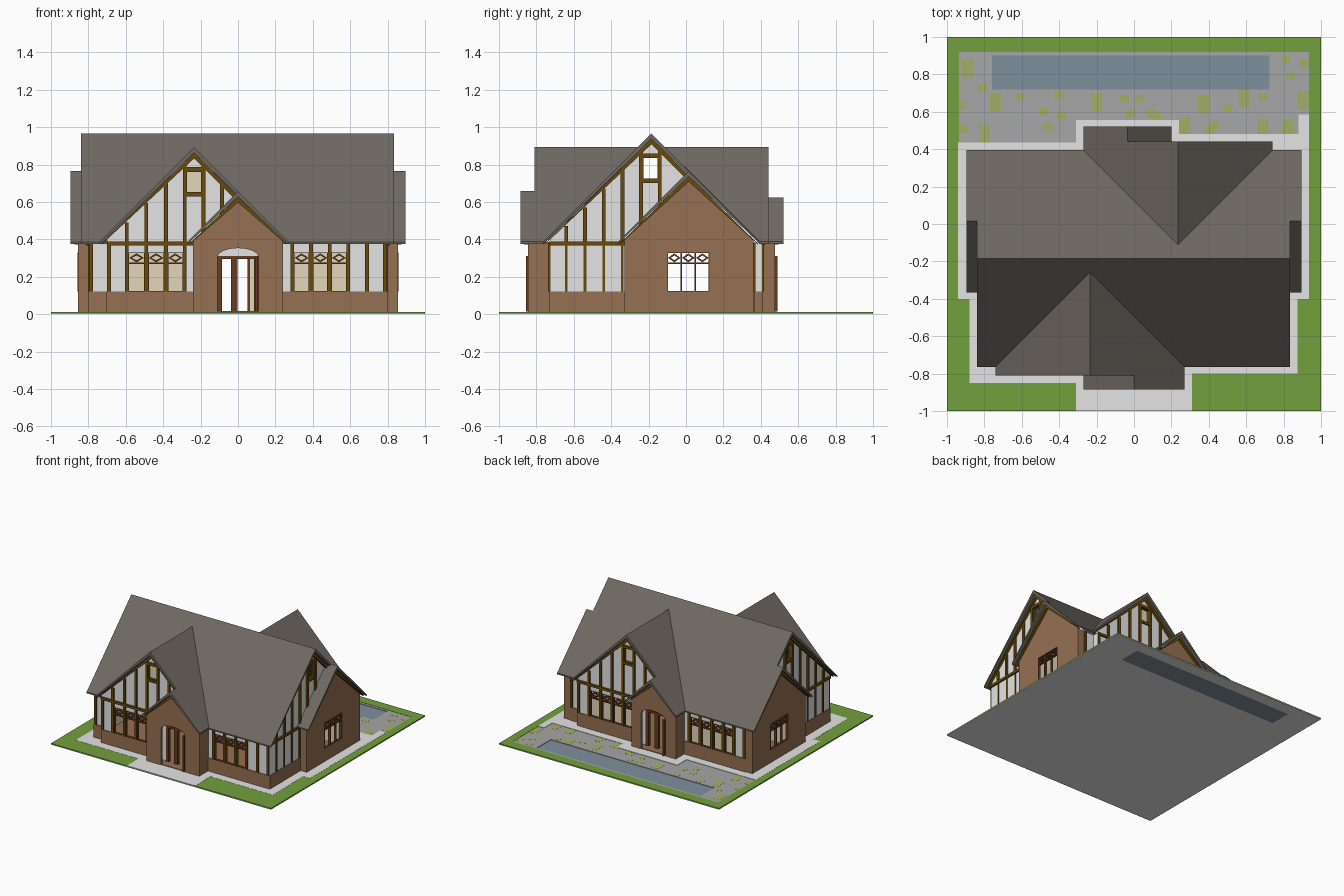
import bpy, bmesh, math
from mathutils import Vector
from mathutils.geometry import tessellate_polygon

if "Cube" in bpy.data.objects:
    bpy.data.objects.remove(bpy.data.objects["Cube"])


def material(name, r, g, b):
    m = bpy.data.materials.new(name)
    m.diffuse_color = (r, g, b, 1)
    m.use_nodes = True
    m.node_tree.nodes["Principled BSDF"].inputs["Base Color"].default_value = m.diffuse_color
    return m


GRASS = material("grass_green", .168, .35, .045)
PALE = material("pale_grey", .78, .78, .78)
PATIO = material("patio_grey", .385, .385, .39)
MOSS = material("moss_green", .37, .43, .13)
POOL = material("pool_blue", .212, .28, .33)
ROOF = material("roof_grey", .158, .141, .122)
BRICK = material("brick_brown", .305, .16, .085)
TIMBER = material("timber_brown", .14, .068, .004)
FRAME = material("frame_brown", .135, .045, .016)
BEIGE = material("interior_beige", .77, .67, .5)


# Prisms from flat shapes (outline + holes), mapped to the world by f(u, v, w)
def make(name, mat, shapes, f, w0, w1, inner=None):
    bm = bmesh.new()
    for loops in shapes:
        flat = [p for lp in loops for p in lp]
        lo = [bm.verts.new(f(u, v, w0)) for u, v in flat]
        hi = [bm.verts.new(f(u, v, w1)) for u, v in flat]
        for tri in tessellate_polygon([[Vector((u, v, 0)) for u, v in lp] for lp in loops]):
            for ring in (lo, hi):
                bm.faces.new([ring[i] for i in tri])
        k = 0
        for lp in loops:
            n = len(lp)
            for i in range(n):
                a, b = k + i, k + (i + 1) % n
                bm.faces.new((lo[a], lo[b], hi[b], hi[a]))
            k += n
    bmesh.ops.recalc_face_normals(bm, faces=bm.faces)
    bm.normal_update()
    me = bpy.data.meshes.new(name)
    me.materials.append(mat)
    if inner:   # faces that look into the house
        me.materials.append(inner)
        out = (Vector(f(0, 0, 1)) - Vector(f(0, 0, 0))).normalized()
        for face in bm.faces:
            face.material_index = int(face.normal.dot(out) < -.9)
    bm.to_mesh(me)
    bm.free()
    ob = bpy.data.objects.new(name, me)
    bpy.context.collection.objects.link(ob)
    return ob


def rect(u0, v0, u1, v1):
    return [(u0, v0), (u1, v0), (u1, v1), (u0, v1)]


def facade(side, pos):
    return {"front": lambda u, v, w: (u, pos - w, v),
            "back": lambda u, v, w: (u, pos + w, v),
            "right": lambda u, v, w: (pos + w, u, v),
            "left": lambda u, v, w: (pos - w, u, v)}[side]


def flat(u, v, w):
    return (u, v, w)


def bars(name, mat, rects, f, w0=-.005, w1=.012):
    return make(name, mat, [[rect(*r)] for r in rects], f, w0, w1)


def wall(name, mat, outline, f, holes=()):
    return make(name, mat, [[outline] + list(holes)], f, -.02, 0, BEIGE)


# Window bays: builds the frames and returns the holes to cut in the wall
def windows(name, edges, f, z0=.12, z1=.33, lattice=True, mat=FRAME, pad=.009):
    shapes, holes, t = [], [], .004
    for a, b in zip(edges, edges[1:]):
        a, b = a + pad, b - pad
        holes.append(rect(a, z0, b, z1))
        shapes.append([rect(a, z0, b, z1), rect(a + t, z0 + t, b - t, z1 - t)])
        if lattice:
            shapes.append([rect(a, .268, b, .276)])
            c, m, h = (a + b) / 2, .301, (b - a) / 2 - t
            shapes.append([[(c - h, m), (c, m - .024), (c + h, m), (c, m + .024)],
                           [(c - h + .014, m), (c, m - .013), (c + h - .014, m), (c, m + .013)]])
    make(name + "_window_frames", mat, shapes, f, -.015, .004)
    return holes if pad else [rect(edges[0], z0, edges[-1], z1)]


# Timber chevron under the roof edge, ending at the eave height
def rake(name, f, c, zr, u0, u1, w1=.02):
    z = zr - .028
    top = [(u0, z - (c - u0)), (c, z), (u1, z - (u1 - c))]
    pts = top + [(u, v - .03) for u, v in reversed(top)]
    make(name, TIMBER, [[[(u, max(v, .372 + .004 * (i < 3))) for i, (u, v) in enumerate(pts)]]], f, -.005, w1)


# Verticals that stop under a 45 degree roof
def studs(name, us, c, zr, f, z0=.12, half=.01):
    bars(name, TIMBER, [(u - half, z0, u + half, zr - .04 - abs(u - c)) for u in us], f)


# ---- Ground ----
pool = rect(-.76, .72, .725, .90)
patio = rect(-.935, .42, .935, .92)
make("base_slab", PALE, [[rect(-1, -1, 1, 1), pool]], flat, 0, .005)
make("patio", PATIO, [[patio, pool]], flat, .005, .009)
make("pool", POOL, [[pool]], flat, 0, .005)
make("lawn", GRASS, [[rect(-1, -1, 1, 1), patio]], flat, .005, .011)
path = [(-.94, -.40), (-.88, -.40), (-.88, -.85), (-.31, -.85), (-.31, -1), (.31, -1), (.31, -.80),
        (.875, -.80), (.875, -.40), (.935, -.40), (.935, .585), (.88, .585), (.88, .48), (.24, .48),
        (.24, .555), (-.31, .555), (-.31, .435), (-.94, .435)]
make("path", PALE, [[path]], flat, .005, .012)
tall = [(-.89, .83), (-.80, .48), (-.74, .65), (-.20, .65), (.37, .64), (.59, .67), (.69, .51),
        (.905, .66), (.82, .51), (.27, .52)]
small = [(-.81, .73), (-.92, .63), (-.91, .51), (-.61, .68), (-.48, .60), (-.40, .69), (-.39, .58),
         (-.05, .67), (.03, .67), (.09, .59), (.12, .58), (.43, .53), (.50, .62), (.69, .68),
         (.84, .79), (.91, .86), (.81, .88), (-.02, .59), (-.46, .52), (.41, .50)]
bars("moss_patches", MOSS, [(x - .03, y - .05, x + .03, y + .05) for x, y in tall] +
     [(x - .024, y - .02, x + .024, y + .02) for x, y in small], flat, .006, .0097)
bars("house_floor", BRICK, [(-.79, -.72, .79, .355), (-.23, -.84, .23, -.72), (-.23, .355, .16, .47),
                            (-.84, -.32, -.79, .35), (.79, -.32, .84, .35)], flat, .006, .017)
bars("inner_partitions", BEIGE, [(-.78, .015, -.2, .5), (.2, .015, .78, .5)], facade("front", -.2), -.01, 0)
bars("rear_partitions", BEIGE, [(-.78, .015, -.2, .5), (.2, .015, .78, .5)], facade("front", .2), -.01, 0)


# ---- Roofs: each slope is (eave, outer end, inner end at ridge, inner end at eave) ----
def roof(name, ridge, zr, slopes, along_x=False):
    def f(u, v, w):
        z = max(zr - abs(u - ridge) + w, .375)   # eaves thin out to one level
        return (v, u, z) if along_x else (u, v, z)
    make(name, ROOF, [[[(e, a), (ridge, a), (ridge, b), (e, c)]] for e, a, b, c in slopes], f, -.03, 0)


roof("main_roof", -.185, .966, [(-.765, -.84, .835, .835), (.395, -.84, .835, .835)], True)
roof("front_gable_roof", -.235, .893, [(-.74, -.81, -.258, -.76), (.27, -.81, -.258, -.76)])
roof("front_porch_roof", 0, .658, [(-.27, -.885, -.765, -.765), (.27, -.885, -.81, -.81)])
roof("back_gable_roof", .235, .893, [(-.27, .44, -.112, .395), (.74, .44, -.112, .395)])
roof("back_porch_roof", -.035, .623, [(-.27, .52, .44, .44), (.20, .52, .395, .395)])
for s, n in ((1, "right"), (-1, "left")):
    roof(n + "_wing_roof", .015, .766, [(-.365, s * .895, s * .79, s * .79), (.395, s * .895, s * .835, s * .835)], True)

# ---- Front and back: main walls, timbered gable and brick porch ----
sides = {
    "front": dict(main=-.725, gable=-.77, porch=-.845, c=-.235, g=(-.70, .225), pc=0, pz=.655, p=(-.24, .24),
                  gs=(-.24, -.7), long=(.235, .795), short=(-.795, -.70),
                  win=(-.595, -.49, -.385, -.285), win2=(.29, .39, .49, .59),
                  low=(-.69, -.595, -.49, -.385, -.285), low2=(.29, .39, .49, .59, .69, .785), corner=-.785),
    "back": dict(main=.36, gable=.405, porch=.475, c=.235, g=(-.225, .70), pc=-.035, pz=.62, p=(-.24, .165),
                 gs=(.165, .7), long=(-.795, -.235), short=(.70, .795),
                 win=(.19, .285, .385, .49, .595), win2=(-.69, -.595, -.49, -.385, -.285),
                 low=(.19, .285, .385, .49, .595, .69), low2=(-.785, -.69, -.595, -.49, -.385, -.285), corner=.785)}
for n, d in sides.items():
    main, gable, porch = (facade(n, d[k]) for k in ("main", "gable", "porch"))
    c, pc, (g0, g1), (p0, p1) = d["c"], d["pc"], d["g"], d["p"]
    a, b = pc - .10, pc + .10
    zt = .89 - .025
    # gable wall with doorway, windows and attic window
    holes = windows(n + "_gable", d["win"], gable)
    holes += windows(n + "_attic", (c - .05, c + .05), gable, .65, .765, False, TIMBER)
    wall(n + "_gable_wall", PALE, [(g0, .01), (a, .01), (a, .31), (b, .31), (b, .01), (g1, .01),
         (g1, zt - (g1 - c)), (c, zt), (g0, zt - (c - g0))], gable, holes)
    bars(n + "_attic_pane", BEIGE, [(c - .05, .64, c + .05, .79)], gable, -.03, -.022)
    # main walls either side
    wall(n + "_long_wall", PALE, rect(d["long"][0], .01, d["long"][1], .385), main, windows(n + "_long", d["win2"], main))
    wall(n + "_short_wall", PALE, rect(d["short"][0], .01, d["short"][1], .385), main)
    # brick base, studs and beams
    x0, x1 = sorted(d["gs"])
    bars(n + "_gable_brick_base", BRICK, [(x0, .01, x1, .12)], gable, -.005, .006)
    bars(n + "_brick_base", BRICK, [(u0, .01, u1, .12) for u0, u1 in (d["long"], d["short"])], main, -.005, .006)
    bars(n + "_lower_studs", TIMBER, [(u - .01, .12, u + .01, .38) for u in d["low"]], gable)
    bars(n + "_long_studs", TIMBER, [(u - .01, .12, u + .01, .38) for u in (*d["low2"], d["corner"])], main)
    bars(n + "_gable_beam", TIMBER, [(x0, .368, x1, .388)], gable, 0, .014)
    s = 1 if c > 0 else -1
    studs(n + "_gable_studs", [c + s * k for k in (-.15, -.05, .05, .15, .255, .36)], c, .89, gable, .38)
    bars(n + "_attic_rails", TIMBER, [(c - .05, .63, c + .05, .65), (c - .05, .765, c + .05, .787)], gable)
    rake(n + "_gable_rake", gable, c, .89, *((g0 - .03, pc) if s < 0 else (pc, g1 + .03)))
    # brick porch with a shallow arch
    arch = [(pc + .11 * math.cos(t), .305 + .048 * math.sin(t))
            for t in (math.pi * (1 - i / 8) for i in range(9))]
    pt = d["pz"] - .025
    wall(n + "_porch_wall", BRICK, [(p0, .01), (pc - .11, .01), *arch, (pc + .11, .01), (p1, .01),
         (p1, pt - (p1 - pc)), (pc, pt), (p0, pt - (pc - p0))], porch)
    rake(n + "_porch_rake", porch, pc, d["pz"], p0 - .02, p1 + .02)
    for side, x in (("left", p0), ("right", p1)):
        y0, y1 = sorted((d["porch"], d["main"]))
        wall(n + "_porch_" + side + "_wall", BRICK, rect(y0, .01, y1, .385), facade(side, x))
    # outer return of the gable
    side, x = ("left", g0) if s < 0 else ("right", g1)
    y0, y1 = sorted((d["gable"], d["main"]))
    wall(n + "_gable_return", PALE, rect(y0, .01, y1, .385), facade(side, x))
    bars(n + "_gable_return_base", BRICK, [(y0, .01, y1, .12)], facade(side, x), 0, .005)
    # door frame and open leaf
    bars(n + "_door_frame", FRAME, [(a - .012, .015, a + .014, .31), (b - .014, .015, b + .012, .31),
         (a, .295, b, .312), (-.037, .015, -.003, .31)], gable, -.015, .008)
    leaf = pc + (.10 if n == "front" else -.10)
    bars(n + "_open_door_leaf", FRAME, [(leaf - .006, .015, leaf + .006, .31)], gable, 0, .085)

# ---- Left and right: timbered main gable and brick wing ----
for s, n in ((1, "right"), (-1, "left")):
    main, wing = facade(n, s * .795), facade(n, s * .855)
    c, zt = -.185, .94
    holes = windows(n + "_attic", (-.24, -.14), main, .72, .84, False, TIMBER)
    wall(n + "_gable_wall", PALE, [(-.725, .01), (-.31, .01), (-.31, .37), (.34, .37), (.34, .01), (.36, .01),
         (.36, zt - .545), (c, zt), (-.725, zt - .54)], main, holes)
    bars(n + "_brick_base", BRICK, [(-.731, .01, -.33, .12)], main, -.005, .006)
    studs(n + "_gable_studs", (-.64, -.54, -.44, -.34, -.24, -.14), c, .966, main, .38)
    bars(n + "_lower_studs", TIMBER, [(u - .007, .12, u + .007, .38) for u in (-.64, -.54, -.44, -.34)], main, -.005, .006)
    bars(n + "_beam", TIMBER, [(-.73, .368, -.33, .388)], main, 0, .014)
    bars(n + "_attic_rails", TIMBER, [(-.24, .70, -.14, .722), (-.24, .838, -.14, .86)], main)
    rake(n + "_gable_rake", main, c, .966, -.755, .02)
    wall(n + "_wing_wall", BRICK, [(-.33, .01), (.36, .01), (.36, .395), (.015, .74), (-.33, .395)], wing,
         windows(n + "_wing", (-.10, -.025, .05, .125), wing, pad=0))
    rake(n + "_wing_rake", wing, .015, .766, -.355, .385)
    x0, x1 = sorted((s * .79, s * .855))
    wall(n + "_wing_front_wall", BRICK, rect(x0, .01, x1, .385), facade("front", -.33))
    wall(n + "_wing_back_wall", BRICK, rect(x0, .01, x1, .385), facade("back", .36))
